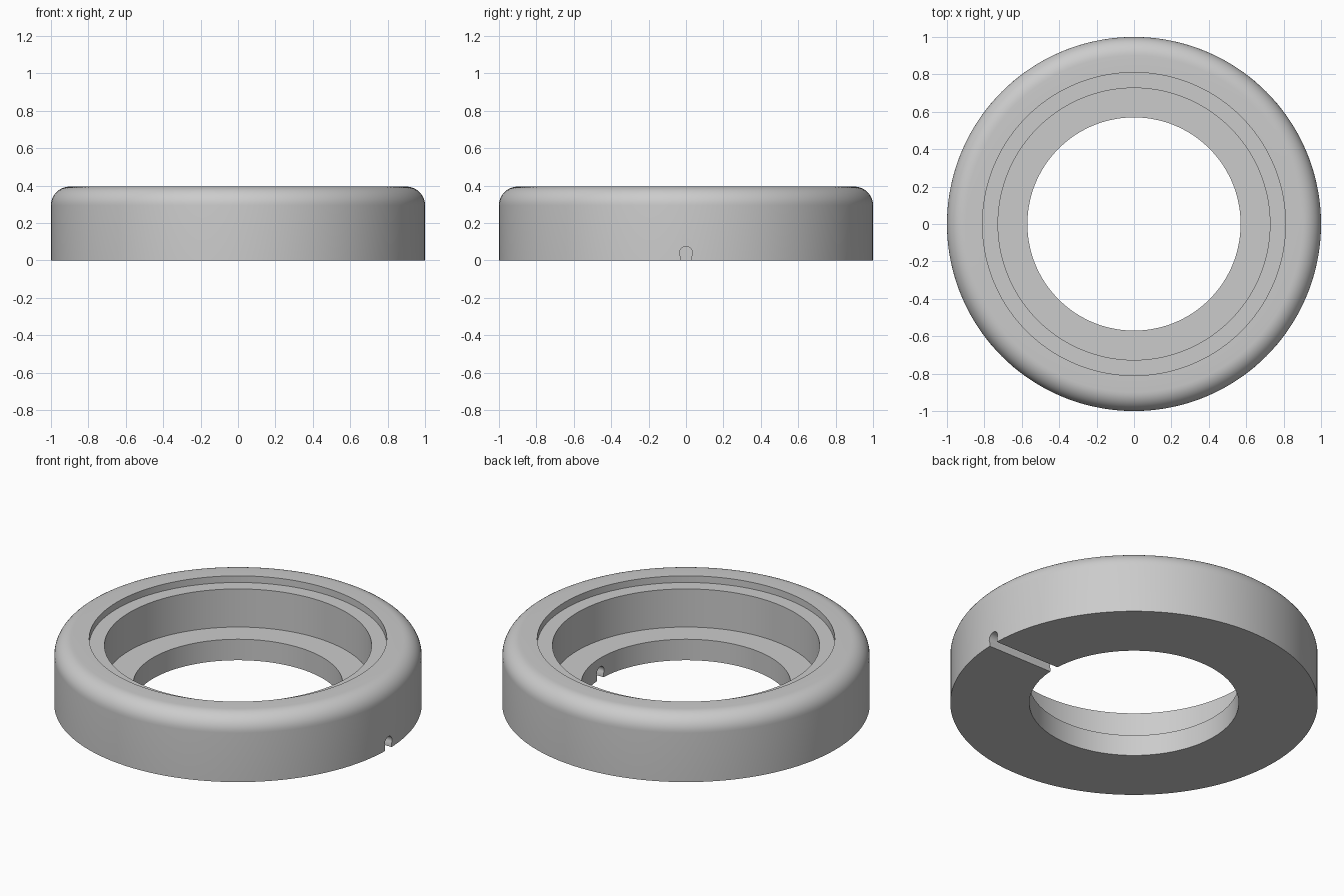
import bpy
import bmesh
from math import sin, cos, pi, radians

if "Cube" in bpy.data.objects:
    bpy.data.objects.remove(bpy.data.objects["Cube"])

SEGMENTS = 144
HEIGHT = 0.395
FILLET = 0.1

grey = bpy.data.materials.new("light_grey")
grey.use_nodes = True
colour = (0.6, 0.6, 0.6, 1.0)
grey.diffuse_color = colour
grey.node_tree.nodes["Principled BSDF"].inputs["Base Color"].default_value = colour


def make_object(name, bm):
    bmesh.ops.recalc_face_normals(bm, faces=bm.faces)
    mesh = bpy.data.meshes.new(name)
    bm.to_mesh(mesh)
    bm.free()
    obj = bpy.data.objects.new(name, mesh)
    bpy.context.collection.objects.link(obj)
    mesh.materials.append(grey)
    return obj


def lathe(name, profile):
    """Revolve a closed (radius, height) profile around z."""
    bm = bmesh.new()
    rings = []
    for i in range(SEGMENTS):
        a = 2 * pi * i / SEGMENTS
        rings.append([bm.verts.new((r * cos(a), r * sin(a), z)) for r, z in profile])
    for i, ring in enumerate(rings):
        following = rings[(i + 1) % SEGMENTS]
        for j in range(len(profile)):
            k = (j + 1) % len(profile)
            bm.faces.new((ring[j], following[j], following[k], ring[k]))
    return make_object(name, bm)


def prism_x(name, outline, x0, x1):
    """Extrude a (y, z) outline along x."""
    bm = bmesh.new()
    face = bm.faces.new([bm.verts.new((x0, y, z)) for y, z in outline])
    result = bmesh.ops.extrude_face_region(bm, geom=[face])
    moved = [g for g in result["geom"] if isinstance(g, bmesh.types.BMVert)]
    bmesh.ops.translate(bm, verts=moved, vec=(x1 - x0, 0, 0))
    return make_object(name, bm)


# Ring body: rounded outer shoulder, shallow lip recess, deep seat, through hole
shoulder = [(1 - FILLET + FILLET * cos(a), HEIGHT - FILLET + FILLET * sin(a))
            for a in (pi / 2 * i / 10 for i in range(11))]
profile = [(0.57, 0), (1, 0)] + shoulder + [
    (0.81, HEIGHT), (0.81, 0.355),
    (0.727, 0.355), (0.727, 0.126),
    (0.57, 0.126)]
ring = lathe("ring_base", profile)

# Cable channel: round-topped slot through the left side of the underside
arch = [(0.035 * cos(a), 0.04 + 0.035 * sin(a))
        for a in (radians(-30 + 15 * i) for i in range(17))]
channel = prism_x("channel_cutter", [(0.03, -0.05)] + arch + [(-0.03, -0.05)], 0.3, 1.2)
channel.hide_render = True

cut = ring.modifiers.new("cable_channel", 'BOOLEAN')
cut.operation = 'DIFFERENCE'
cut.solver = 'EXACT'
cut.object = channel
bpy.ops.object.select_all(action='DESELECT')
ring.select_set(True)
bpy.context.view_layer.objects.active = ring
bpy.ops.object.modifier_apply(modifier=cut.name)
bpy.data.objects.remove(channel)

bpy.ops.object.shade_smooth_by_angle(angle=radians(30))
